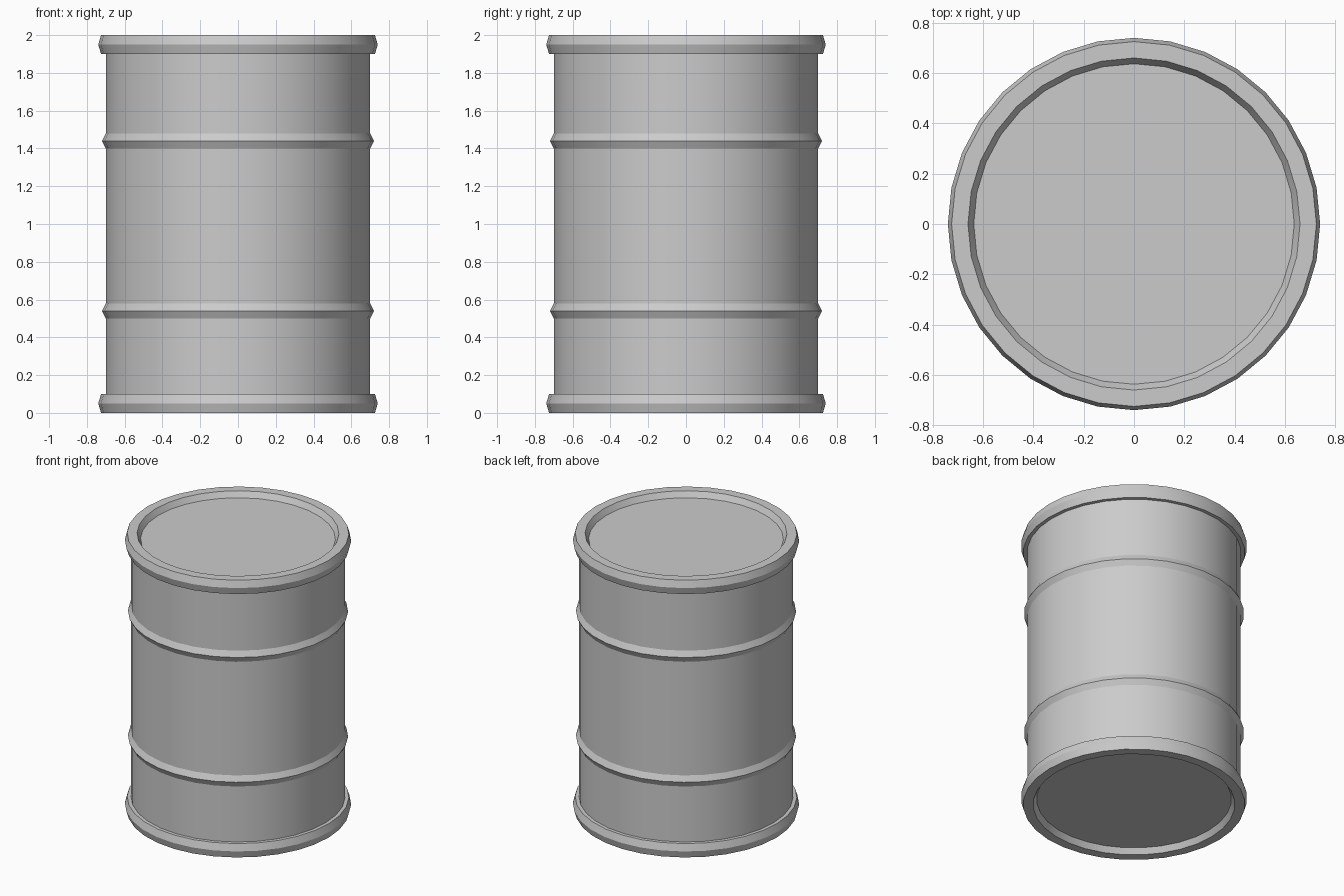
import bpy, math

if "Cube" in bpy.data.objects:
    bpy.data.objects.remove(bpy.data.objects["Cube"])

SIDES = 32
BODY_R = 0.70
HEIGHT = 2.0


def lathe(name, profile, cap_start=False, cap_end=False):
    """Spin a (radius, z) profile, listed bottom-outside-top, around z."""
    verts = [(r * math.cos(2 * math.pi * i / SIDES),
              r * math.sin(2 * math.pi * i / SIDES), z)
             for r, z in profile for i in range(SIDES)]
    faces = []
    for p in range(len(profile) - 1):
        a, b = p * SIDES, (p + 1) * SIDES
        for i in range(SIDES):
            j = (i + 1) % SIDES
            faces.append((a + i, a + j, b + j, b + i))
    if cap_start:
        faces.append(tuple(reversed(range(SIDES))))
    if cap_end:
        last = (len(profile) - 1) * SIDES
        faces.append(tuple(range(last, last + SIDES)))
    mesh = bpy.data.meshes.new(name)
    mesh.from_pydata(verts, [], faces)
    mesh.update()
    obj = bpy.data.objects.new(name, mesh)
    bpy.context.collection.objects.link(obj)
    bpy.ops.object.select_all(action='DESELECT')
    obj.select_set(True)
    bpy.context.view_layer.objects.active = obj
    bpy.ops.object.shade_smooth_by_angle(angle=math.radians(15))
    return obj


# Barrel wall with two raised hoops
wall = [(BODY_R, 0.10)]
for z in (0.54, 1.44):
    wall += [(BODY_R, z - 0.04), (0.72, z), (BODY_R, z + 0.04)]
wall.append((BODY_R, 1.90))
lathe("barrel_wall", wall)

# Top rim with recessed lid
rim = [(BODY_R, 1.90), (0.725, 1.90), (0.74, 1.95),
       (0.725, 2.0), (0.66, 2.0), (0.637, 1.96)]
lathe("top_rim_and_lid", rim, cap_end=True)

# Bottom rim with recessed base, mirrored from the top
lathe("bottom_rim_and_base", [(r, HEIGHT - z) for r, z in reversed(rim)],
      cap_start=True)
